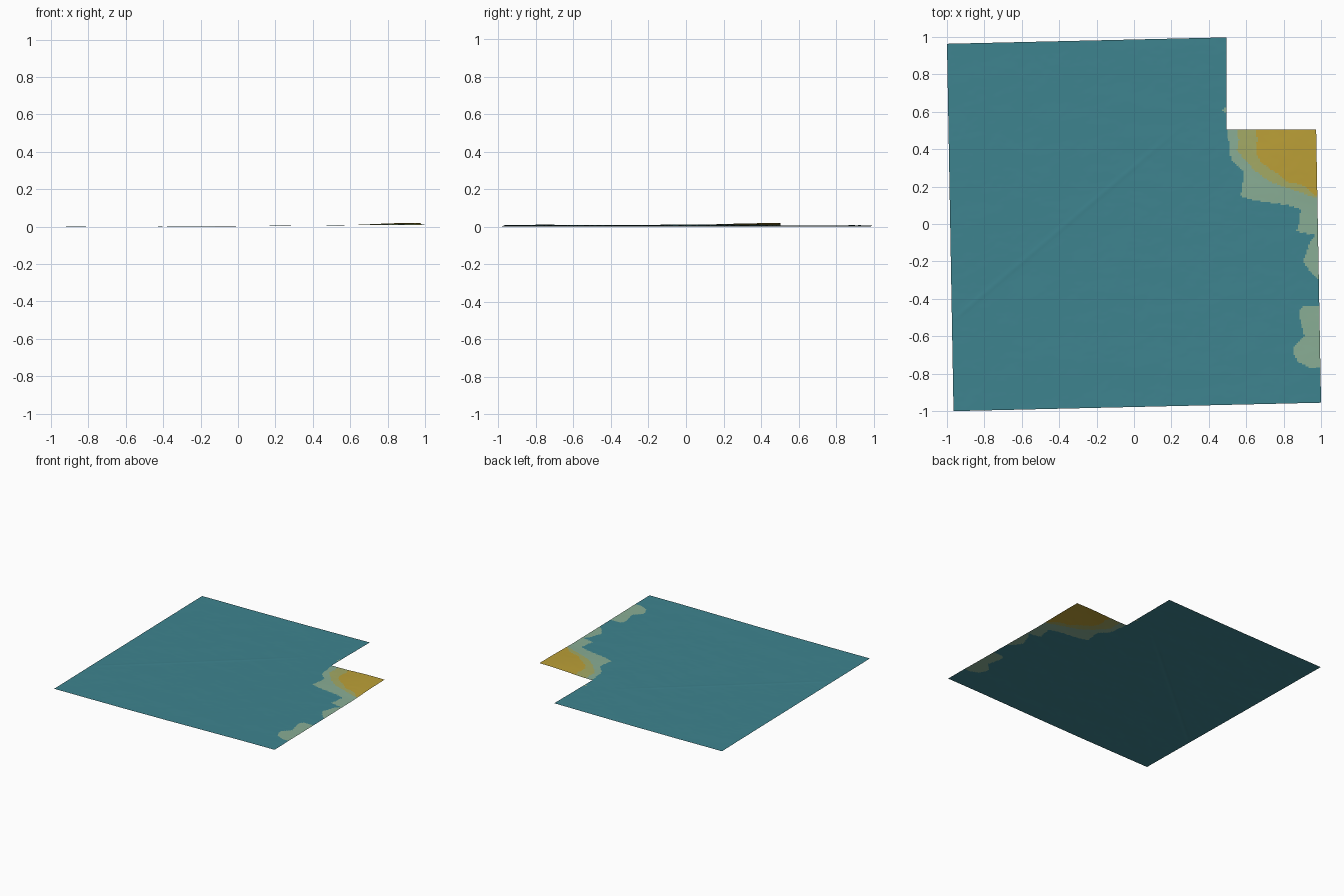
import bpy
import bmesh
import math
from mathutils import Vector, noise

default_cube = bpy.data.objects.get("Cube")
if default_cube:
    bpy.data.objects.remove(default_cube, do_unlink=True)


def make_material(name, color):
    material = bpy.data.materials.new(name)
    material.use_nodes = True
    material.diffuse_color = (*color, 1)
    shader = material.node_tree.nodes["Principled BSDF"]
    shader.inputs["Base Color"].default_value = (*color, 1)
    return material


def interpolate(profile, y):
    """Western limit of a height band at a given y (profile runs north to south)."""
    for (y_north, x_north), (y_south, x_south) in zip(profile, profile[1:]):
        if y_south <= y <= y_north:
            t = (y_north - y) / (y_north - y_south)
            return x_north + t * (x_south - x_north)
    return math.inf


def smooth_step(low, high, value):
    t = min(max((value - low) / (high - low), 0), 1)
    return t * t * (3 - 2 * t)


# Height band limits as (y, x) pairs
foothill_limit = [
    (.51, .5), (.4, .51), (.34, .52), (.29, .58), (.25, .585), (.15, .57),
    (.13, .63), (.1, .83), (.08, .89), (0, .88), (-.04, .87), (-.06, .97),
    (-.1, .94), (-.2, .905), (-.25, .94), (-.3, .99)]
south_hill_limit = [
    (-.44, .91), (-.46, .885), (-.52, .89), (-.6, .91), (-.66, .85),
    (-.7, .855), (-.74, .88), (-.77, .95)]
slope_limit = [
    (.51, .55), (.45, .56), (.39, .55), (.34, .6), (.29, .64), (.23, .72),
    (.2, .8), (.14, .97)]
summit_limit = [
    (.51, .65), (.45, .66), (.39, .65), (.33, .68), (.3, .72), (.26, .78),
    (.225, .82), (.21, .9), (.15, .97)]


def terrain_height(x, y):
    rise = .009 * smooth_step(-.4, 1, x)
    hill = .009 * smooth_step(.55, .9, x) * smooth_step(0, .45, y)
    # Narrow diagonal fault ridge
    along = Vector((x + .95, y + .5)).dot(Vector((.763, .646)))
    across = (y + .5) * .763 - (x + .95) * .646
    fade = smooth_step(-.1, .1, along) * (1 - smooth_step(1.2, 1.7, along))
    ridge = .0012 * math.exp(-(across / .012) ** 2) * fade
    rough = noise.fractal(Vector((x * 4, y * 6, 0)), 1, 2, 4)
    return rise + hill + ridge + rough * .0008


def band_index(x, y):
    if x > interpolate(summit_limit, y):
        return 3
    if x > interpolate(slope_limit, y):
        return 2
    if x > interpolate(foothill_limit, y) or x > interpolate(south_hill_limit, y):
        return 1
    # Small knoll beside the notch
    return 1 if math.hypot(x - .49, y - .61) < .015 else 0


# Terrain sheet, slightly skewed, with a square notch in the north-east
notch_x, notch_y = .495, .505
bm = bmesh.new()
bmesh.ops.create_grid(bm, x_segments=220, y_segments=220, size=1)
for vert in bm.verts:
    u, v = vert.co.x, vert.co.y
    vert.co = (.9825 * u - .0175 * v, .982 * v + .0225 * u + .004, 0)

for point, normal in (((notch_x, 0, 0), (1, 0, 0)), ((0, notch_y, 0), (0, 1, 0))):
    bmesh.ops.bisect_plane(bm, geom=bm.verts[:] + bm.edges[:] + bm.faces[:],
                           plane_co=point, plane_no=normal)
notch_faces = []
for face in bm.faces:
    center = face.calc_center_median()
    if center.x > notch_x and center.y > notch_y:
        notch_faces.append(face)
bmesh.ops.delete(bm, geom=notch_faces, context="FACES")

# Relief and height colours
for vert in bm.verts:
    vert.co.z = terrain_height(vert.co.x, vert.co.y)
lowest = min(vert.co.z for vert in bm.verts)
for vert in bm.verts:
    vert.co.z -= lowest
for face in bm.faces:
    center = face.calc_center_median()
    face.material_index = band_index(center.x, center.y)
    face.smooth = True

mesh = bpy.data.meshes.new("terrain_sheet")
bm.to_mesh(mesh)
bm.free()
for name, color in (("lowland teal", (.048, .23, .275)),
                    ("foothill sage", (.25, .42, .3)),
                    ("slope khaki", (.37, .4, .13)),
                    ("summit gold", (.5, .35, .038))):
    mesh.materials.append(make_material(name, color))
terrain = bpy.data.objects.new("terrain_sheet", mesh)
bpy.context.collection.objects.link(terrain)
